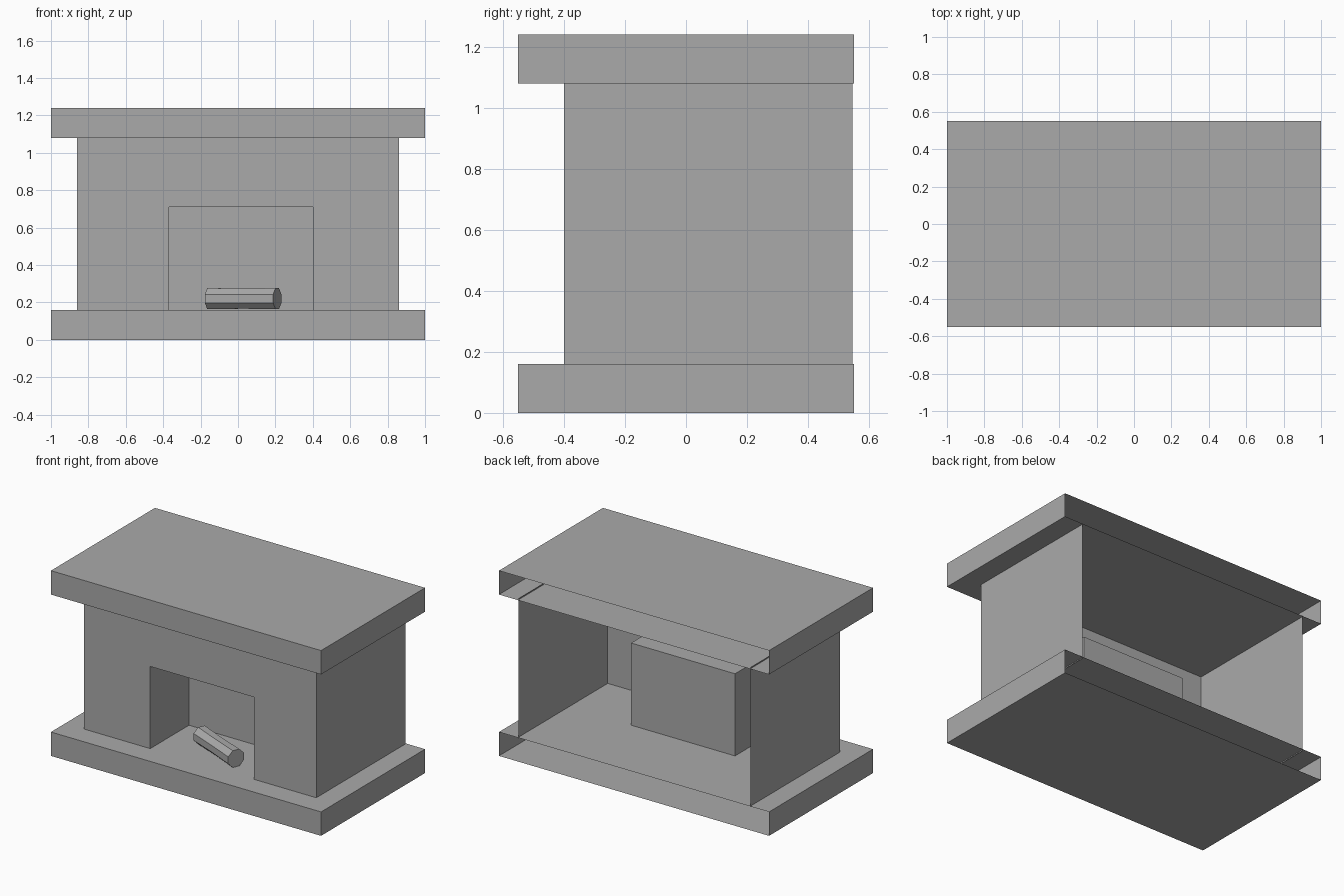
import bpy, bmesh, math
from mathutils import Matrix, Vector

if "Cube" in bpy.data.objects:
    bpy.data.objects.remove(bpy.data.objects["Cube"], do_unlink=True)

stone = bpy.data.materials.new("plain_grey")
stone.use_nodes = True
grey = (0.4, 0.4, 0.4, 1)
stone.diffuse_color = grey
stone.node_tree.nodes["Principled BSDF"].inputs["Base Color"].default_value = grey


def finish(name, bm):
    mesh = bpy.data.meshes.new(name)
    bm.to_mesh(mesh)
    bm.free()
    mesh.materials.append(stone)
    obj = bpy.data.objects.new(name, mesh)
    bpy.context.collection.objects.link(obj)
    return obj


def shell(name, low, high, open_sides):
    """Thin box whose faces pointing along open_sides are left out."""
    low, high = Vector(low), Vector(high)
    bm = bmesh.new()
    bmesh.ops.create_cube(bm, size=1)
    bmesh.ops.scale(bm, vec=high - low, verts=bm.verts)
    bmesh.ops.translate(bm, vec=(low + high) / 2, verts=bm.verts)
    bm.normal_update()
    gone = [f for f in bm.faces if any(f.normal.dot(Vector(s)) > 0.9 for s in open_sides)]
    bmesh.ops.delete(bm, geom=gone, context='FACES')
    return finish(name, bm)


FRONT, BACK, UP, DOWN = (0, -1, 0), (0, 1, 0), (0, 0, 1), (0, 0, -1)

# Hearth slab and mantel slab, open at the back
shell("hearth_slab", (-1, -0.55, 0), (1, 0.55, 0.16), [BACK])
shell("mantel_slab", (-1, -0.55, 1.08), (1, 0.55, 1.24), [BACK])

# Side walls of the chimney breast, set slightly into the slabs
shell("side_walls", (-0.86, -0.4, 0.152), (0.86, 0.545, 1.088), [FRONT, BACK, UP, DOWN])

# Front wall with the fire opening
bm = bmesh.new()
outline = [(-0.86, 0.152), (-0.37, 0.152), (-0.37, 0.71), (0.4, 0.71),
           (0.4, 0.152), (0.86, 0.152), (0.86, 1.088), (-0.86, 1.088)]
bm.faces.new([bm.verts.new((x, -0.4, z)) for x, z in outline])
finish("front_wall", bm)

# Firebox recess behind the opening
firebox = shell("firebox", (-0.37, -0.4, 0.152), (0.4, 0.01, 0.71), [FRONT, DOWN])
firebox.data.flip_normals()

# Octagonal log lying askew, narrowed a little at its middle
start, end = Vector((-0.155, -0.165, 0.22)), Vector((0.21, -0.32, 0.22))
axis = end - start
bm = bmesh.new()
bmesh.ops.create_cone(bm, cap_ends=True, segments=8, radius1=0.061, radius2=0.061,
                      depth=axis.length, matrix=Matrix.Rotation(math.pi / 8, 4, 'Z'))
sides = [e for e in bm.edges if abs(e.verts[0].co.z - e.verts[1].co.z) > 0.1]
bmesh.ops.subdivide_edges(bm, edges=sides, cuts=1)
for v in bm.verts:
    if abs(v.co.z) < 0.01:
        v.co.x *= 0.95
        v.co.y *= 0.95
turn = axis.to_track_quat('Z', 'Y').to_matrix().to_4x4()
bm.transform(Matrix.Translation((start + end) / 2) @ turn)
finish("log", bm)
